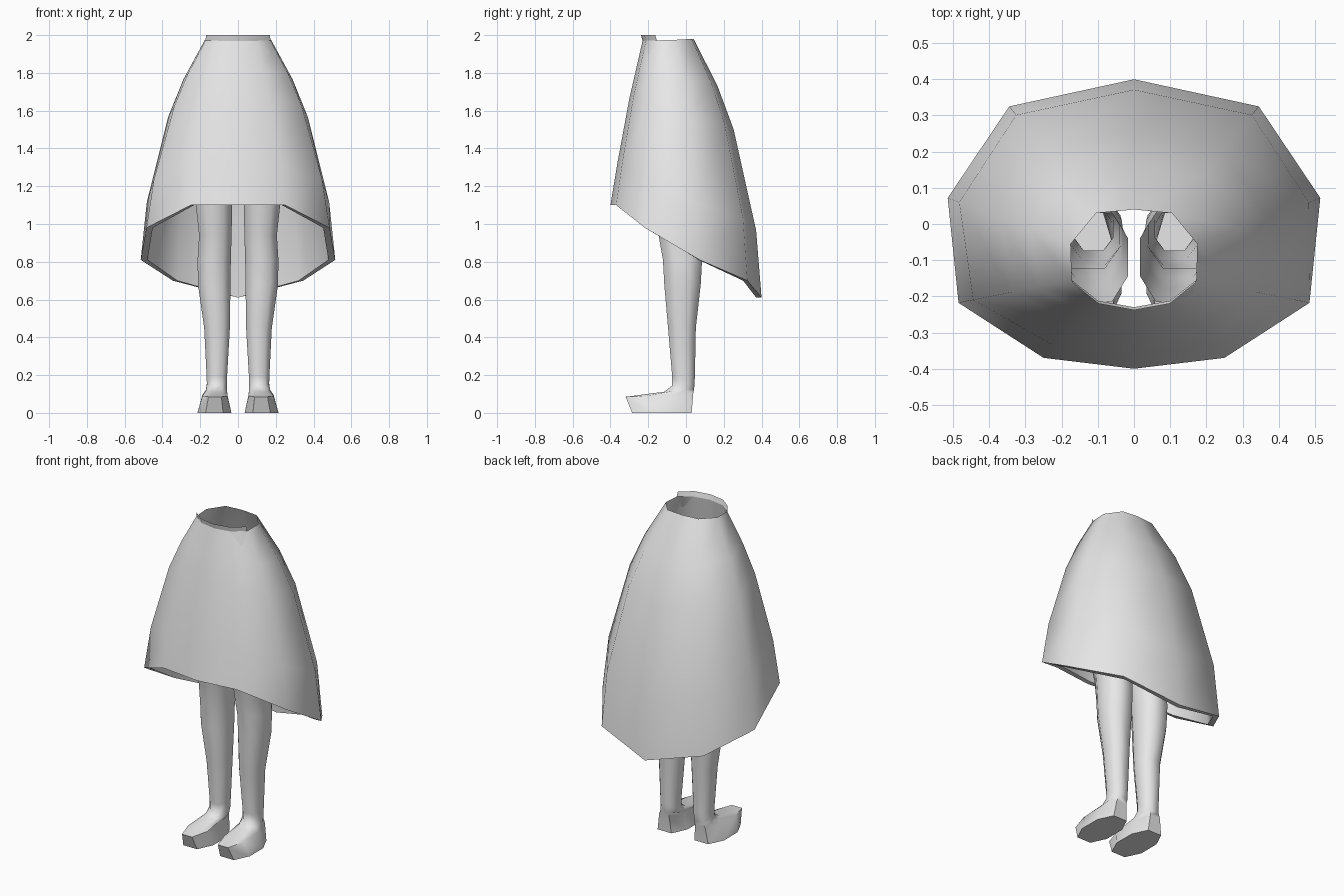
import bpy, bmesh, math

cube = bpy.data.objects.get("Cube")
if cube:
    bpy.data.objects.remove(cube, do_unlink=True)

grey = bpy.data.materials.new("plain_grey")
grey.use_nodes = True
grey.diffuse_color = (0.8, 0.8, 0.8, 1)
grey.node_tree.nodes["Principled BSDF"].inputs["Base Color"].default_value = (0.8, 0.8, 0.8, 1)


def finish(bm, name, angle):
    bmesh.ops.recalc_face_normals(bm, faces=bm.faces)
    mesh = bpy.data.meshes.new(name)
    bm.to_mesh(mesh)
    bm.free()
    mesh.materials.append(grey)
    obj = bpy.data.objects.new(name, mesh)
    bpy.context.collection.objects.link(obj)
    bpy.ops.object.select_all(action='DESELECT')
    bpy.context.view_layer.objects.active = obj
    obj.select_set(True)
    bpy.ops.object.shade_smooth_by_angle(angle=math.radians(angle))
    return obj


def loft(bm, rings):
    """Bridge closed rings of points, return their vertices."""
    loops = [[bm.verts.new(p) for p in r] for r in rings]
    for a, b in zip(loops, loops[1:]):
        n = len(a)
        for i in range(n):
            j = (i + 1) % n
            bm.faces.new((a[i], a[j], b[j], b[i]))
    return loops


def mirrored(half):
    """Ring of ten points from six on the left, back to front."""
    return half + [(-x, y, z) for x, y, z in half[4:0:-1]]


# Skirt: waist and hem points, back to front
waist = [(0, .04, 1.98), (.105, .03, 1.98), (.175, -.055, 1.975),
         (.172, -.155, 1.972), (.10, -.212, 1.97), (0, -.23, 1.97)]
hem = [(0, .40, .61), (.345, .325, .70), (.515, .072, .81),
       (.485, -.218, .98), (.25, -.37, 1.10), (0, -.40, 1.10)]
drop = [0, .18, .35, .74, 1]
flare_back = [0, .35, .59, .92, 1]
flare_front = [0, .21, .41, .78, 1]
front_weight = [0, 0, .1, .35, .9, 1]


def skirt_ring(k, scale=1.0):
    half = []
    for w, h, f in zip(waist, hem, front_weight):
        r = flare_back[k] * (1 - f) + flare_front[k] * f
        x, y = (w[c] + (h[c] - w[c]) * r for c in (0, 1))
        cy = -.1 * (1 - drop[k])
        half.append((x * scale, cy + (y - cy) * scale,
                     w[2] + (h[2] - w[2]) * drop[k]))
    return mirrored(half)


bm = bmesh.new()
outer = [skirt_ring(k) for k in range(5)]
lining = [skirt_ring(k, s) for k, s in ((4, .93), (3, .93), (2, .93), (1, .94))]
loops = loft(bm, outer + lining)
# Close the lining against the waist
for i in range(10):
    j = (i + 1) % 10
    bm.faces.new((loops[-1][i], loops[-1][j], loops[0][j], loops[0][i]))
# Raised lip along the front of the waist
front = loops[0][3:8]
lip = [bm.verts.new((v.co.x * .985, v.co.y - .008, 2.0)) for v in front]
for i in range(4):
    bm.faces.new((front[i], front[i + 1], lip[i + 1], lip[i]))
finish(bm, "skirt", 60)


# Leg rings: centre x, half width, front y, back y, front z, back z
leg_rings = [
    (.108, .092, -.215, .03, 1.35, 1.35),
    (.127, .096, -.175, .055, 1.10, 1.10),
    (.120, .086, -.145, .075, .94, .94),
    (.126, .088, -.122, .085, .81, .81),
    (.126, .086, -.115, .078, .68, .68),
    (.111, .068, -.095, .052, .45, .45),
    (.112, .054, -.073, .047, .19, .19),
    (.112, .053, -.073, .045, .145, .16),
    (.114, .056, -.115, .043, .112, .125),
    (.122, .066, -.32, .038, .085, .10),
    (.125, .090, -.285, .03, 0, 0),
]


def leg_ring(side, cx, hw, yf, yb, zf, zb):
    pts = []
    for i in range(8):
        a = math.tau * (i + .5) / 8
        u, v = math.cos(a) / math.cos(math.pi / 8), math.sin(a) / math.cos(math.pi / 8)
        t = (v + 1) / 2
        wide = hw * (1.25 if abs(u) < .5 else 1)  # fuller front and back edges
        pts.append((side * (cx + u * wide), yf + (yb - yf) * t, zf + (zb - zf) * t))
    return pts


for side, name in ((1, "left_leg"), (-1, "right_leg")):
    bm = bmesh.new()
    loops = loft(bm, [leg_ring(side, *r) for r in leg_rings])
    bm.faces.new(loops[-1])  # sole
    finish(bm, name, 60)
